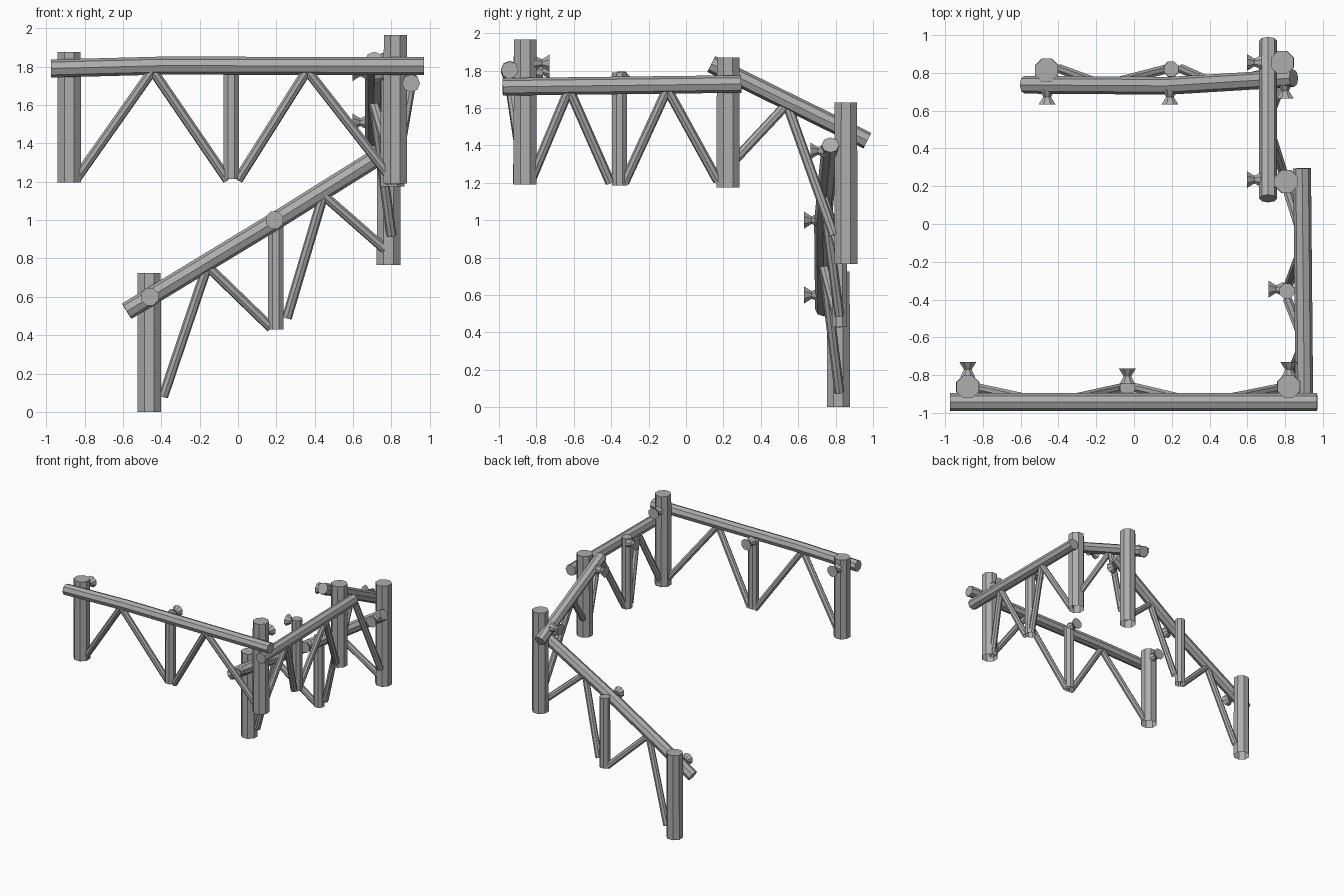
import bpy
import bmesh
import math
from mathutils import Vector

cube = bpy.data.objects.get("Cube")
if cube:
    bpy.data.objects.remove(cube, do_unlink=True)

wood = bpy.data.materials.new("weathered_grey")
wood.use_nodes = True
GREY = (0.42, 0.42, 0.42, 1)
wood.diffuse_color = GREY
wood.node_tree.nodes["Principled BSDF"].inputs["Base Color"].default_value = GREY


def log(name, points, radii, turn=0.0, sides=8, cap_start=True):
    """Faceted tube through the points, one radius per point."""
    points = [Vector(p) for p in points]
    direction = (points[-1] - points[0]).normalized()
    side = direction.cross(Vector((0, 0, 1)))
    side = side.normalized() if side.length > 0.2 else Vector((1, 0, 0))
    up = side.cross(direction).normalized()
    side = direction.cross(up).normalized()
    bm = bmesh.new()
    rings = []
    for point, radius in zip(points, radii):
        ring = []
        for i in range(sides):
            a = math.tau * (i + turn) / sides
            ring.append(bm.verts.new(point + radius * (side * math.cos(a) + up * math.sin(a))))
        rings.append(ring)
    for low, high in zip(rings, rings[1:]):
        for i in range(sides):
            j = (i + 1) % sides
            bm.faces.new((low[i], low[j], high[j], high[i]))
    bm.faces.new(rings[-1])
    if cap_start:
        bm.faces.new(rings[0][::-1])
    bmesh.ops.recalc_face_normals(bm, faces=bm.faces)
    mesh = bpy.data.meshes.new(name)
    bm.to_mesh(mesh)
    bm.free()
    mesh.materials.append(wood)
    obj = bpy.data.objects.new(name, mesh)
    bpy.context.collection.objects.link(obj)
    return obj


def post(name, x, y, bottom, top, radius=0.067):
    log(name, [(x, y, bottom), (x, y, top)], [radius, radius * 0.97],
        turn=0.5, cap_start=False)


def rail(name, *points):
    log(name, points, [0.047] * len(points))


def braces(name, axis, low_offset, high_offset, *frames):
    """Inverted V pairs: feet at the posts, apex under the rail."""
    def place(along, z, offset):
        return (along, offset, z) if axis == "x" else (offset, along, z)
    for n, (foot_a, apex, foot_b) in enumerate(frames):
        for part, foot in (("left", foot_a), ("right", foot_b)):
            log(f"{name}_{n}_{part}",
                [place(*foot, low_offset), place(*apex, high_offset)],
                [0.026, 0.026], turn=0.5, cap_start=False)


def peg(name, head, inward):
    """Wooden peg with a flared head and a pinched neck."""
    head, inward = Vector(head), Vector(inward)
    log(name, [head, head + inward * 0.04, head + inward * 0.08],
        [0.049, 0.022, 0.042], turn=0.5)


SMALL = 0.044
FRONT, BACK = (0, -1, 0), (0, 1, 0)
OUTWARD = (1, 0, 0)

# Posts
post("front_right_post", -0.88, -0.862, 1.195, 1.875)
post("front_middle_post", -0.035, -0.867, 1.215, 1.79, SMALL)
post("front_corner_post", 0.82, -0.86, 1.19, 1.965)
post("side_middle_post", 0.81, -0.355, 1.185, 1.79, SMALL)
post("side_end_post", 0.805, 0.225, 1.175, 1.87)
post("back_corner_post", 0.785, 0.855, 0.765, 1.63)
post("back_middle_post", 0.197, 0.82, 0.43, 1.03, SMALL)
post("back_end_post", -0.463, 0.815, 0, 0.725)

# Handrails
rail("front_rail", (-0.975, -0.943, 1.79), (-0.4, -0.943, 1.805), (0.97, -0.943, 1.803))
rail("side_rail", (0.902, -0.98, 1.713), (0.89, 0.295, 1.728))
rail("side_slope_rail", (0.71, 0.135, 1.835), (0.71, 0.97, 1.425))
rail("back_slope_rail", (-0.58, 0.737, 0.525), (0.19, 0.732, 0.992), (0.845, 0.772, 1.402))

# Diagonal braces, each as foot, apex, foot
braces("front_brace", "x", -0.865, -0.95,
       ((-0.84, 1.22), (-0.445, 1.78), (-0.055, 1.21)),
       ((0.0, 1.21), (0.36, 1.78), (0.79, 1.23)))
braces("side_brace", "y", 0.815, 0.9,
       ((-0.83, 1.21), (-0.625, 1.7), (-0.405, 1.2)),
       ((-0.33, 1.2), (-0.1, 1.7), (0.17, 1.21)))
braces("side_slope_brace", "y", 0.8, 0.705,
       ((0.24, 1.3), (0.54, 1.62), (0.79, 0.92)))
braces("back_slope_brace", "x", 0.82, 0.735,
       ((-0.39, 0.08), (-0.16, 0.76), (0.17, 0.44)),
       ((0.255, 0.49), (0.445, 1.13), (0.775, 0.84)))

# Pegs on the inner side
peg("front_right_peg", (-0.88, -0.73, 1.8), FRONT)
peg("front_middle_peg", (-0.035, -0.765, 1.79), FRONT)
peg("front_corner_peg", (0.82, -0.73, 1.84), FRONT)
peg("side_middle_peg", (0.712, -0.345, 1.75), OUTWARD)
peg("side_end_peg", (0.597, 0.235, 1.77), OUTWARD)
peg("back_corner_side_peg", (0.597, 0.855, 1.51), OUTWARD)
peg("back_corner_peg", (0.8, 0.665, 1.37), BACK)
peg("back_middle_peg", (0.19, 0.632, 1.0), BACK)
peg("back_end_peg", (-0.46, 0.632, 0.6), BACK)
